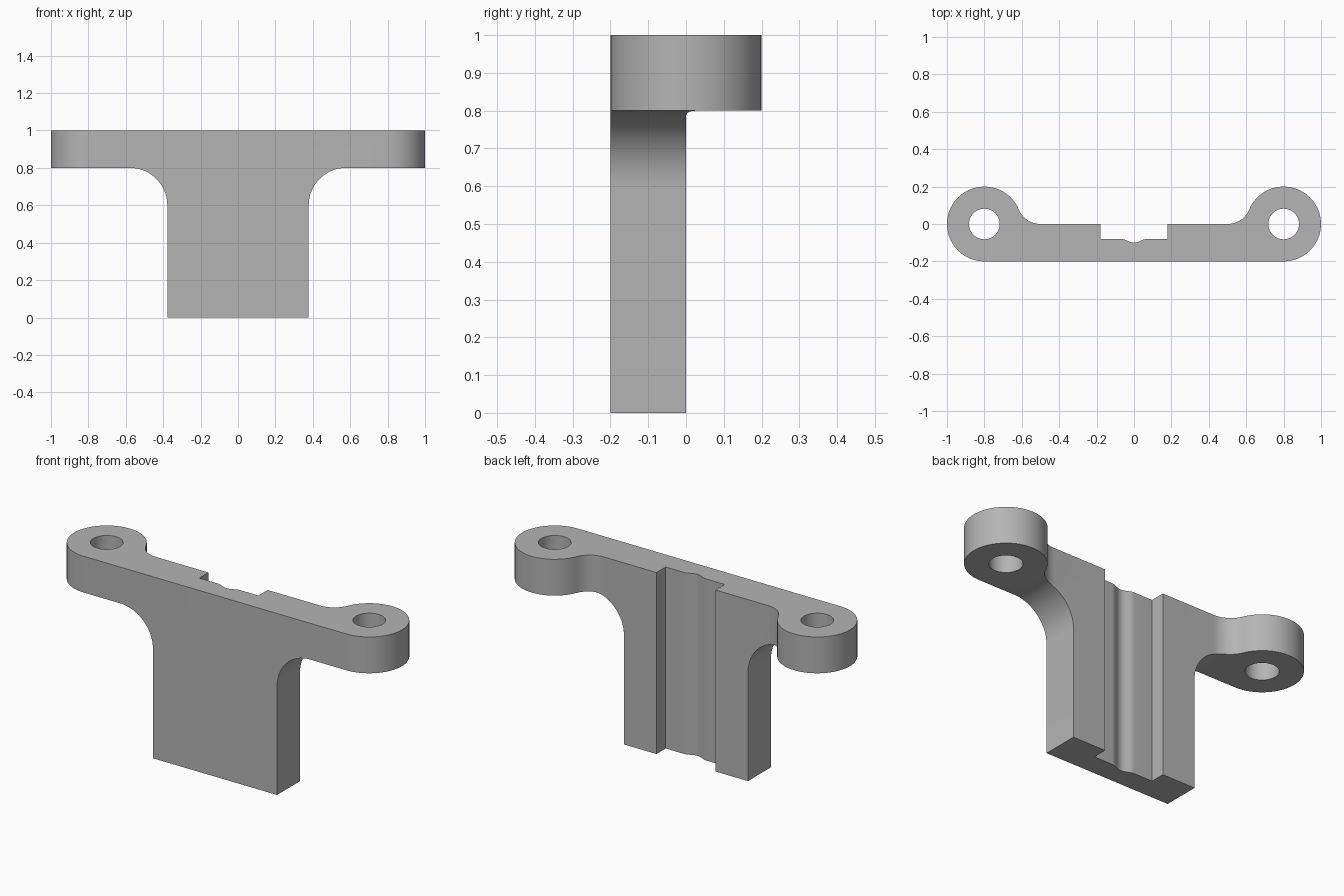
import bpy, bmesh
from math import sin, cos, pi, atan2, hypot
from mathutils import Vector

cube = bpy.data.objects.get("Cube")
if cube:
    bpy.data.objects.remove(cube, do_unlink=True)

EAR_X, EAR_R, HOLE_R = 0.8, 0.2, 0.082
BLEND_X, BLEND_R = 0.5, 0.125
STEM_X, FILLET = 0.378, 0.2

grey = bpy.data.materials.new("plain grey")
grey.use_nodes = True
colour = (0.46, 0.46, 0.46, 1)
grey.diffuse_color = colour
grey.node_tree.nodes["Principled BSDF"].inputs["Base Color"].default_value = colour


def arc(cx, cy, r, a0, a1, n):
    return [(cx + r * cos(a0 + (a1 - a0) * i / n),
             cy + r * sin(a0 + (a1 - a0) * i / n)) for i in range(n + 1)]


def mirrored(half):
    """Close a right-hand outline with its mirror image across x = 0."""
    return half + [(-x, y) for x, y in reversed(half) if x > 1e-6]


def prism(name, outline, place, sweep):
    bm = bmesh.new()
    face = bm.faces.new([bm.verts.new(place(u, v)) for u, v in outline])
    out = bmesh.ops.extrude_face_region(bm, geom=[face])
    moved = [g for g in out["geom"] if isinstance(g, bmesh.types.BMVert)]
    bmesh.ops.translate(bm, verts=moved, vec=Vector(sweep))
    bmesh.ops.recalc_face_normals(bm, faces=bm.faces)
    mesh = bpy.data.meshes.new(name)
    bm.to_mesh(mesh)
    bm.free()
    mesh.materials.append(grey)
    obj = bpy.data.objects.new(name, mesh)
    bpy.context.collection.objects.link(obj)
    return obj


def combine(target, tool, operation):
    mod = target.modifiers.new(operation.title(), "BOOLEAN")
    mod.operation, mod.object, mod.solver = operation, tool, "EXACT"
    bpy.context.view_layer.objects.active = target
    bpy.ops.object.modifier_apply(modifier=mod.name)
    bpy.data.objects.remove(tool, do_unlink=True)


# Plan outline: front edge, round ear, blend to the back face, stepped groove
touch = atan2(BLEND_R, BLEND_X - EAR_X)
plan = arc(EAR_X, 0, EAR_R, -pi / 2, touch, 40)
plan += arc(BLEND_X, BLEND_R, BLEND_R, touch - pi, -pi / 2, 12)[1:]
plan += [(0.18, 0), (0.18, -0.08)]
plan += [(0.07 * (1 - i / 10), -0.09 - 0.01 * cos(pi * (1 - i / 10))) for i in range(11)]
bracket = prism("bracket", mirrored(plan), lambda u, v: (u, v, 0), (0, 0, 1))

# Front outline: stem flaring into the crossbar
front = [(STEM_X, 0)]
front += arc(STEM_X + FILLET, 0.8 - FILLET, FILLET, pi, pi / 2, 20)
front += [(1.2, 0.8), (1.2, 1.2)]
front[0] = (STEM_X, -0.2)
tee = prism("tee_outline", mirrored(front), lambda u, v: (u, -0.4, v), (0, 0.8, 0))
combine(bracket, tee, "INTERSECT")

# Bolt holes through both ears
for side in (-1, 1):
    ring = arc(side * EAR_X, 0, HOLE_R, 0, 2 * pi, 40)[:-1]
    hole = prism("bolt_hole", ring, lambda u, v: (u, v, 0.5), (0, 0, 1))
    combine(bracket, hole, "DIFFERENCE")

bpy.ops.object.select_all(action="DESELECT")
bracket.select_set(True)
bpy.context.view_layer.objects.active = bracket
bpy.ops.object.shade_smooth_by_angle(angle=pi / 6)
